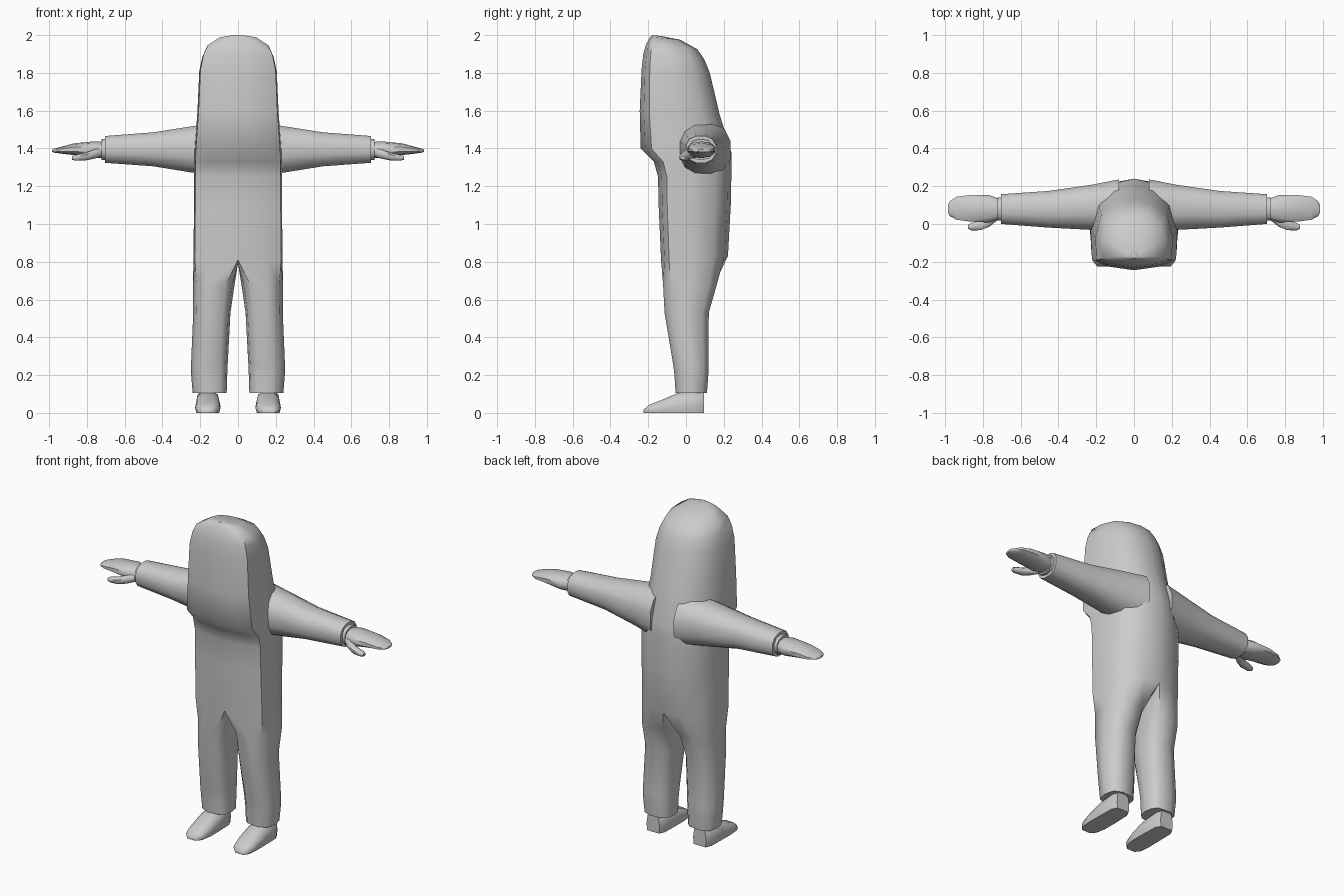
import bpy, bmesh
from math import sin, cos, radians
from mathutils import Vector, Matrix

if "Cube" in bpy.data.objects:
    bpy.data.objects.remove(bpy.data.objects["Cube"])


def spow(v, e):
    return (abs(v) ** e) * (1 if v >= 0 else -1)


def oval(u0, u1, v0, v1, angles, power=2.4):
    """Superellipse points inside a u/v box."""
    e = 2 / power
    return [((u0 + u1) / 2 + (u1 - u0) / 2 * spow(cos(radians(a)), e),
             (v0 + v1) / 2 + (v1 - v0) / 2 * spow(sin(radians(a)), e)) for a in angles]


def skin(bm, a, b, closed=True):
    n = len(a)
    for i in range(n if closed else n - 1):
        j = (i + 1) % n
        bm.faces.new((a[i], a[j], b[j], b[i]))


def loft(bm, rings):
    rows = [[bm.verts.new(p) for p in r] for r in rings]
    for a, b in zip(rows, rows[1:]):
        skin(bm, a, b)
    bm.faces.new(rows[0])
    bm.faces.new(rows[-1])


def finish(bm, name, angle=50):
    """Mirror across x, weld, shade."""
    dup = bmesh.ops.duplicate(bm, geom=bm.verts[:] + bm.edges[:] + bm.faces[:])
    vs = [g for g in dup["geom"] if isinstance(g, bmesh.types.BMVert)]
    bmesh.ops.transform(bm, matrix=Matrix.Scale(-1, 4, (1, 0, 0)), verts=vs)
    bmesh.ops.remove_doubles(bm, verts=bm.verts[:], dist=0.0005)
    bmesh.ops.recalc_face_normals(bm, faces=bm.faces[:])
    me = bpy.data.meshes.new(name)
    bm.to_mesh(me)
    bm.free()
    ob = bpy.data.objects.new(name, me)
    bpy.context.collection.objects.link(ob)
    bpy.ops.object.select_all(action='DESELECT')
    ob.select_set(True)
    bpy.context.view_layer.objects.active = ob
    bpy.ops.object.shade_smooth_by_angle(angle=radians(angle))


# Suit: half rings of hood and torso (z front, z back, half width, y front, y back)
shape = [(0, 0), (.68, .05), (.97, .12), (1, .45), (.85, .78), (.45, .95), (0, 1)]
body = [(2.0, 1.995, .03, -.18, -.13), (1.99, 1.975, .10, -.19, -.03),
        (1.95, 1.925, .165, -.212, .06), (1.90, 1.87, .188, -.226, .098),
        (1.82, 1.80, .205, -.235, .126), (1.6, 1.58, .215, -.245, .178),
        (1.4, 1.38, .23, -.24, .24), (1.33, 1.32, .232, -.17, .24),
        (1.25, 1.25, .233, -.148, .24), (1.1, 1.1, .233, -.145, .237),
        (.81, .83, .236, -.132, .222)]
bm = bmesh.new()
rows = [[bm.verts.new((w * u, yf + (yb - yf) * v, zf + (zb - zf) * v)) for u, v in shape]
        for zf, zb, w, yf, yb in body]
for a, b in zip(rows, rows[1:]):
    skin(bm, a, b, closed=False)
bm.faces.new(rows[0])

# Trouser legs continue from the torso edge plus a crotch seam
last = rows[-1] + [bm.verts.new((0, y, .79)) for y in (.12, .04, -.05)]
angles = [-120, -80, -40, 0, 40, 80, 120, 150, 180, 210]
for z, x0, x1, y0, y1 in [(.68, .018, .238, -.123, .165), (.53, .04, .237, -.115, .122),
                          (.25, .055, .249, -.068, .12), (.2, .057, .248, -.062, .119),
                          (.105, .06, .24, -.056, .112)]:
    row = [bm.verts.new((x, y, z)) for x, y in oval(x0, x1, y0, y1, angles, 2.6)]
    skin(bm, last, row)
    last = row
bm.faces.new(last)
finish(bm, "hooded_suit")


def x_rings(table, sides, power=2.4):
    ang = [360 * (i + .5) / sides for i in range(sides)]
    s = 1 / cos(radians(180 / sides)) if power == 2 else 1
    return [[(x, y, z) for y, z in oval(y0, y1, z0, z1, ang, power)]
            for x, y0, y1, z0, z1 in table]


# Sleeves
bm = bmesh.new()
loft(bm, x_rings([(.08, -.04, .24, 1.24, 1.54), (.22, -.035, .212, 1.265, 1.525),
                  (.45, -.022, .178, 1.303, 1.488), (.705, -.002, .16, 1.322, 1.468)], 12))
finish(bm, "sleeves")

# Glove cuffs
bm = bmesh.new()
loft(bm, x_rings([(.69, .015, .143, 1.338, 1.452), (.724, .015, .143, 1.338, 1.45)], 10))
finish(bm, "glove_cuffs")

# Mitten hands and thumbs
bm = bmesh.new()
loft(bm, x_rings([(.71, .025, .135, 1.348, 1.435), (.77, .005, .157, 1.35, 1.437),
                  (.87, .01, .156, 1.365, 1.427), (.94, .02, .147, 1.373, 1.408),
                  (.975, .04, .122, 1.378, 1.398), (.985, .06, .10, 1.382, 1.394)], 10))
loft(bm, x_rings([(.72, .02, .08, 1.355, 1.405), (.765, -.015, .04, 1.343, 1.395),
                  (.81, -.034, .018, 1.335, 1.378), (.86, -.036, .008, 1.334, 1.366),
                  (.88, -.026, -.004, 1.34, 1.36)], 8))
finish(bm, "hands")

# Boots, lofted heel to toe with flat soles
bm = bmesh.new()
rings = []
for y, x0, x1, h in [(.095, .115, .205, .115), (.06, .097, .224, .12), (-.045, .093, .226, .105),
                     (-.13, .093, .227, .068), (-.195, .105, .22, .042), (-.224, .135, .195, .018)]:
    m, w = (x0 + x1) / 2, (x1 - x0) / 2
    rings.append([(m + w * u, y, h * v) for u, v in
                  [(-.9, 0), (.9, 0), (1, .35), (.85, .8), (.4, 1), (-.4, 1), (-.85, .8), (-1, .35)]])
loft(bm, rings)
finish(bm, "boots")
